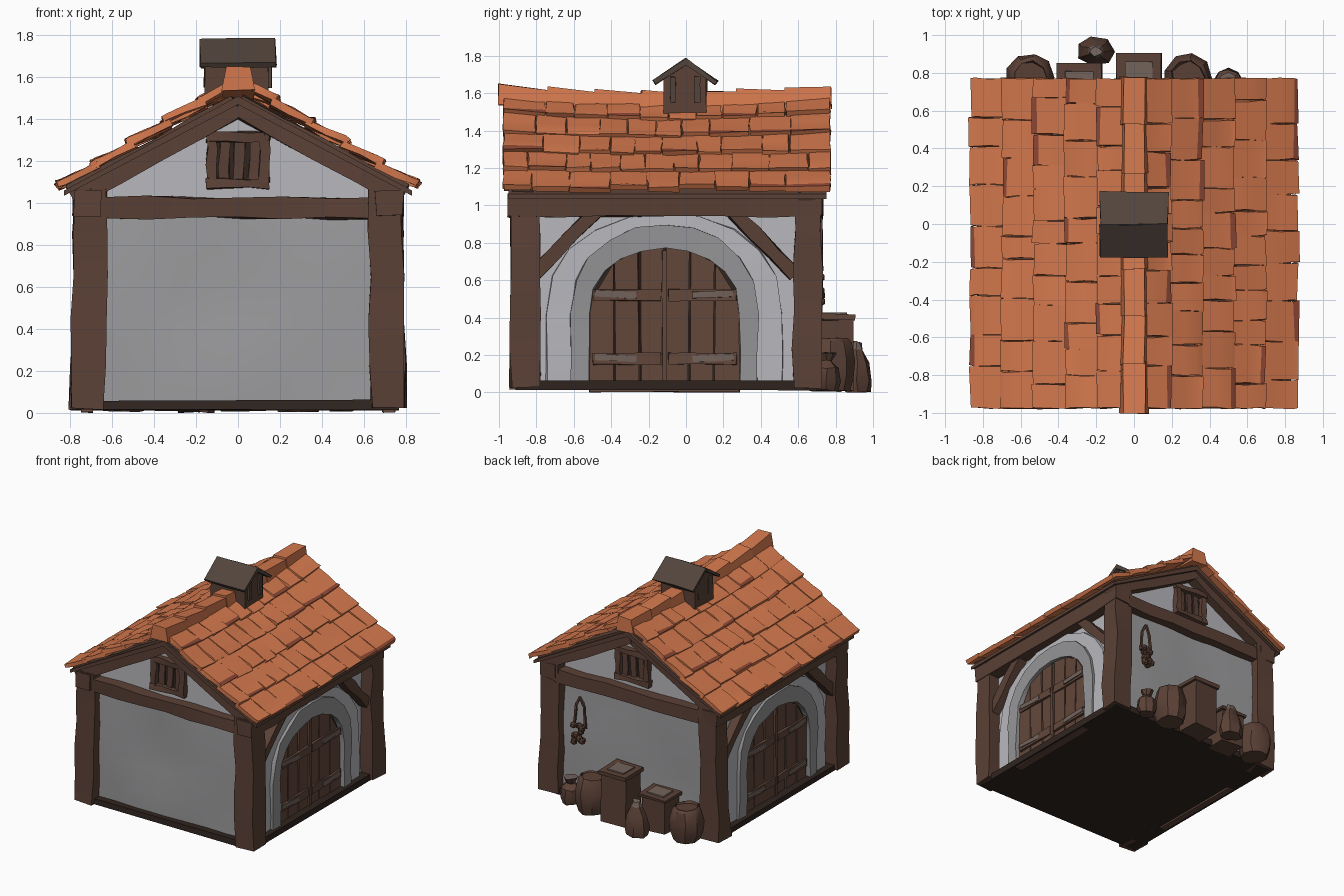
import bpy, bmesh, math, random
from mathutils import Vector

random.seed(7)
if "Cube" in bpy.data.objects:
    bpy.data.objects.remove(bpy.data.objects["Cube"])


def material(name, *rgb):
    m = bpy.data.materials.new(name)
    m.use_nodes = True
    m.diffuse_color = (*rgb, 1)
    m.node_tree.nodes["Principled BSDF"].inputs["Base Color"].default_value = (*rgb, 1)
    return m


TILE = material("orange tile", .66, .19, .075)
RED = material("dark red tile edge", .27, .065, .035)
WOOD = material("brown timber", .105, .053, .037)
PLANK = material("door plank brown", .125, .064, .044)
WORN = material("worn wood", .17, .125, .105)
DARK = material("dark recess", .03, .018, .014)
SOOT = material("dark cupola wood", .085, .058, .045)
PLASTER = material("light plaster", .48, .48, .51)
WALL = material("grey wall", .34, .335, .345)
STONE = material("arch stone", .3, .3, .31)


def loft(bm, rings, mat=0, j=0.0):
    """Skin a list of point rings and cap both ends."""
    vs = [[bm.verts.new([c + random.uniform(-j, j) for c in p]) for p in r] for r in rings]
    n = len(vs[0])
    fs = [[bm.faces.new((a[i], a[(i + 1) % n], b[(i + 1) % n], b[i])) for i in range(n)]
          for a, b in zip(vs, vs[1:])]
    caps = [bm.faces.new(vs[0][::-1]), bm.faces.new(vs[-1])]
    for f in sum(fs, caps):
        f.material_index = mat
    return fs


def beam(bm, a, b, w, h, mat=0, n=3, j=.008, taper=1.0, up=(0, 0, 1)):
    """Hewn timber between two points."""
    a, b = Vector(a), Vector(b)
    d = (b - a).normalized()
    if abs(d.z) > .95:
        up = (0, 1, 0)
    s = d.cross(Vector(up)).normalized()
    t = s.cross(d)
    rings = []
    for i in range(n + 1):
        k = 1 + (taper - 1) * i / n
        c = a.lerp(b, i / n)
        rings.append([c + s * w / 2 * k * p + t * h / 2 * k * q
                      for p, q in ((-1, -1), (1, -1), (1, 1), (-1, 1))])
    return loft(bm, rings, mat, j)


def box(bm, x0, x1, y0, y1, z0, z1, mat=0, j=.004):
    r = [[(x0, y0, z), (x1, y0, z), (x1, y1, z), (x0, y1, z)] for z in (z0, z1)]
    return loft(bm, r, mat, j)


def lathe(bm, x, y, profile, n=9, mat=0, j=.006, sq=1.0):
    rings = [[(x + r * math.cos(i * math.tau / n), y + r * sq * math.sin(i * math.tau / n), z)
              for i in range(n)] for r, z in profile]
    return loft(bm, rings, mat, j)


def finish(name, bm, *mats, angle=35):
    bmesh.ops.recalc_face_normals(bm, faces=bm.faces)
    me = bpy.data.meshes.new(name)
    bm.to_mesh(me)
    bm.free()
    ob = bpy.data.objects.new(name, me)
    bpy.context.collection.objects.link(ob)
    for m in mats:
        me.materials.append(m)
    for o in bpy.context.selected_objects:
        o.select_set(False)
    ob.select_set(True)
    bpy.context.view_layer.objects.active = ob
    bpy.ops.object.shade_smooth_by_angle(angle=math.radians(angle))


MID = -.105                     # middle of the house along y
ARCH = -.115                    # middle of the doorway along y

# Floor
bm = bmesh.new()
box(bm, -.77, .77, -.91, .7, .015, .06)
finish("floor", bm, DARK)

# Corner posts, wall plates and diagonal braces
bm = bmesh.new()
for s in (-1, 1):
    for e in (-1, 1):
        y = MID + e * .755
        beam(bm, (s * .718, y, .02), (s * .7, y, 1.07), .165, .155, n=5, j=.01, taper=.93)
        beam(bm, (s * .72, ARCH + e * .7, .63), (s * .72, ARCH + e * .36, .97), .08, .075)
    beam(bm, (s * .72, -.95, 1), (s * .72, .73, 1), .13, .12, n=6)
finish("posts_and_braces", bm, WOOD)

# Gable ends: uneven wall, beam, rafters and small window
for e, side in ((-1, "front"), (1, "back")):
    def Y(d):
        return MID + e * d

    bm = bmesh.new()
    nx, nz = 7, 5
    grid = [[bm.verts.new((-.67 + 1.34 * i / nx, Y(.755 + random.uniform(-.014, .014)),
                           .02 + .96 * k / nz)) for i in range(nx + 1)] for k in range(nz + 1)]
    for a, b in zip(grid, grid[1:]):
        for i in range(nx):
            bm.faces.new((a[i], a[i + 1], b[i + 1], b[i]))
    finish(side + "_wall", bm, WALL)

    bm = bmesh.new()
    loft(bm, [[(-.7, Y(d), 1), (.7, Y(d), 1), (.7, Y(d), 1.06), (0, Y(d), 1.46), (-.7, Y(d), 1.06)]
              for d in (.68, .75)])
    finish(side + "_gable", bm, PLASTER)

    bm = bmesh.new()
    beam(bm, (-.65, Y(.78), .98), (.65, Y(.78), .975), .1, .1, n=6)
    for s in (-1, 1):
        beam(bm, (s * .79, Y(.77), 1.035), (0, Y(.77), 1.465), .12, .11, n=4)
    finish(side + "_beams", bm, WOOD)

    bm = bmesh.new()
    box(bm, -.13, .13, *sorted((Y(.74), Y(.757))), 1.1, 1.32, 1)
    for x in (-.125, .125):
        beam(bm, (x, Y(.77), 1.1), (x, Y(.77), 1.33), .045, .05)
    for z in (1.095, 1.315):
        beam(bm, (-.15, Y(.772), z), (.15, Y(.772), z), .055, .045)
    for x in (-.07, 0, .075):
        beam(bm, (x, Y(.762), 1.11), (x + .01, Y(.762), 1.31), .05, .015, j=.004)
    finish(side + "_window", bm, WOOD, DARK)


def arch_path(half, top, n=10):
    """Jamb, arch and jamb as (y, z) points."""
    pts = [(ARCH - half, .02), (ARCH - half, .22)]
    for i in range(n + 1):
        a = math.pi * (1 - i / n)
        pts.append((ARCH + half * math.cos(a), .42 + (top - .42) * math.sin(a) ** .85))
    return pts + [(ARCH + half, .22), (ARCH + half, .02)]


# Long sides: plaster wall, stone arch and double doors
for s, side in ((-1, "right"), (1, "left")):
    def span(a, b):
        return sorted((s * a, s * b))

    bm = bmesh.new()
    box(bm, *span(.6, .69), -.82, .6, .02, .98, j=0)
    outer = arch_path(.63, .96)
    inner = arch_path(.46, .83)
    loft(bm, [[(s * .68, *p), (s * .72, *p), (s * .72, *q), (s * .68, *q)]
              for p, q in zip(outer, inner)], j=.007)
    finish(side + "_wall", bm, PLASTER)

    bm = bmesh.new()
    outer = arch_path(.5, .9)
    inner = arch_path(.4, .775)
    loft(bm, [[(s * .68, *p), (s * .742, *p), (s * .742, *q), (s * .68, *q)]
              for p, q in zip(outer, inner)], j=.007)
    finish(side + "_door_arch", bm, STONE)

    bm = bmesh.new()
    loft(bm, [[(s * x, *p) for p in arch_path(.41, .79)] for x in (.67, .694)], 1)
    planks = 6
    for k in range(planks):
        ends = []
        for q in (k + .03, k + .96):
            u = q / planks * 2 - 1
            ends.append((ARCH + .4 * u, .42 + .355 * max(0, 1 - u * u) ** .45))
        (y0, z0), (y1, z1) = ends
        loft(bm, [[(s * .68, y0, .03), (s * .71, y0, .03), (s * .71, y1, .03), (s * .68, y1, .03)],
                  [(s * .68, y0, z0), (s * .71, y0, z0), (s * .71, y1, z1), (s * .68, y1, z1)]], 0, .006)
    for h in (-1, 1):
        for z in (.18, .52):
            beam(bm, (s * .716, ARCH + h * .02, z), (s * .716, ARCH + h * .385, z), .022, .06, 0, j=.004)
            beam(bm, (s * .729, ARCH + h * .15, z), (s * .729, ARCH + h * .37, z + .01), .008, .035, 2, j=.002)
    beam(bm, (s * .715, ARCH, .03), (s * .715, ARCH, .76), .02, .025, j=.003)
    box(bm, *span(.69, .75), ARCH - .4, ARCH + .4, .003, .03)
    finish(side + "_doors", bm, PLANK, DARK, WORN)


def sag(y, t):
    """Dip of the roof, strongest along the ridge."""
    return -.04 * (1 - t) * (1 - ((y - MID) / .88) ** 2)


# Roof boards and rows of uneven tiles
ROWS = 5
for s, side in ((-1, "right"), (1, "left")):
    bm = bmesh.new()
    loft(bm, [[(0, y, 1.51), (s * .83, y, 1.06), (s * .83, y, 1.035), (0, y, 1.47)] for y in (-.95, .75)])
    finish(side + "_roof_boards", bm, WOOD)

    bm = bmesh.new()
    for r in range(ROWS):
        y = -.975
        while y < .76:
            y1 = y + random.uniform(.12, .23)
            if y1 > .69:
                y1 = .775
            lift, end = random.uniform(.016, .036), random.uniform(-.012, .012)
            rings = []
            for k in (0, .5, .88, 1):
                t = (r - .2 + 1.2 * k) / ROWS + end / 2 * k
                x, z = .03 + .84 * t, 1.585 - .51 * t + lift * k
                rings.append([(s * (x - h * .6), yy, z - h + sag(yy, t))
                              for yy, h in ((y, 0), (y1 - .004, 0), (y1 - .004, .028), (y, .028))])
            fs = loft(bm, rings, 0, .006)
            if random.random() < .25:
                fs[-1][0].material_index = 1
            y = y1
    finish(side + "_roof_tiles", bm, TILE, RED)

# Ridge caps
bm = bmesh.new()
caps = 7
for i in range(caps):
    a, b = -1 + 1.78 * i / caps, -1 + 1.78 * (i + 1.06) / caps
    loft(bm, [[(x, y, z + k + sag(y, 0)) for x, z in
               ((-.075, 1.52), (-.055, 1.63), (.055, 1.635), (.075, 1.52))]
              for y, k in ((a, .018), (min(b, .78), 0))], 0, .006)
finish("ridge_caps", bm, TILE)

# Roof cupola
bm = bmesh.new()
loft(bm, [[(x, -.125, 1.47), (x, .115, 1.47), (x, .11, 1.68), (x, 0, 1.755), (x, -.12, 1.68)]
          for x in (-.155, .145)], 0, .006)
for e in (-1, 1):
    loft(bm, [[(x, 0, 1.785), (x, -.005 + e * .175, 1.665), (x, -.005 + e * .16, 1.645), (x, 0, 1.755)]
              for x in (-.18, 0, .18)], 1, .006)
    for y in (-.07, .06):
        beam(bm, (e * .152, y, 1.55), (e * .152, y, 1.69), .02, .03, 1, j=.003)
finish("cupola", bm, WOOD, SOOT)

# Barrels against the back wall
bm = bmesh.new()
for x, h in ((.285, .29), (-.55, .27)):
    lathe(bm, x, .775, [(.1, .01), (.125, .08), (.128, h * .6), (.108, h - .02), (.09, h), (.085, h - .015)])
finish("barrels", bm, WOOD)

# Crates with flared lids
bm = bmesh.new()
for x, y, w, d, h in ((.025, .79, .21, .2, .42), (-.29, .745, .21, .18, .3)):
    box(bm, x - w / 2, x + w / 2, y - d / 2, y + d / 2, .01, h - .03, 0, .008)
    box(bm, x - w / 2 - .015, x + w / 2 + .015, y - d / 2 - .015, y + d / 2 + .015, h - .03, h, 0, .006)
    box(bm, x - w * .35, x + w * .35, y - d * .35, y + d * .35, h - .005, h + .006, 1, .002)
finish("crates", bm, WOOD, WORN)

# Sacks
bm = bmesh.new()
lathe(bm, .5, .75, [(.06, .01), (.08, .06), (.07, .13), (.03, .17), (.055, .215)], 8)
lathe(bm, -.2, .915, [(.09, .005), (.105, .06), (.08, .16), (.045, .23), (.03, .27)], 7, 0, .006, .78)
for f in bm.faces:
    if f.calc_center_median().z > .2:
        f.material_index = 1
finish("sacks", bm, WOOD, WORN)

# Hanging bundle on the back wall
bm = bmesh.new()
for i in range(14):
    z = random.uniform(.47, .62)
    c = Vector((.46 + random.uniform(-.04, .04), random.uniform(.68, .72), z))
    ball = bmesh.ops.create_icosphere(bm, subdivisions=1, radius=.028)
    bmesh.ops.translate(bm, verts=ball["verts"], vec=c)
for e in (-1, 1):
    loop = [(.46, .69, .84), (.46 + e * .035, .685, .77), (.46 + e * .05, .69, .6)]
    for a, b in zip(loop, loop[1:]):
        beam(bm, a, b, .016, .016, j=.002, up=(0, 1, 0))
finish("hanging_bundle", bm, WOOD)
